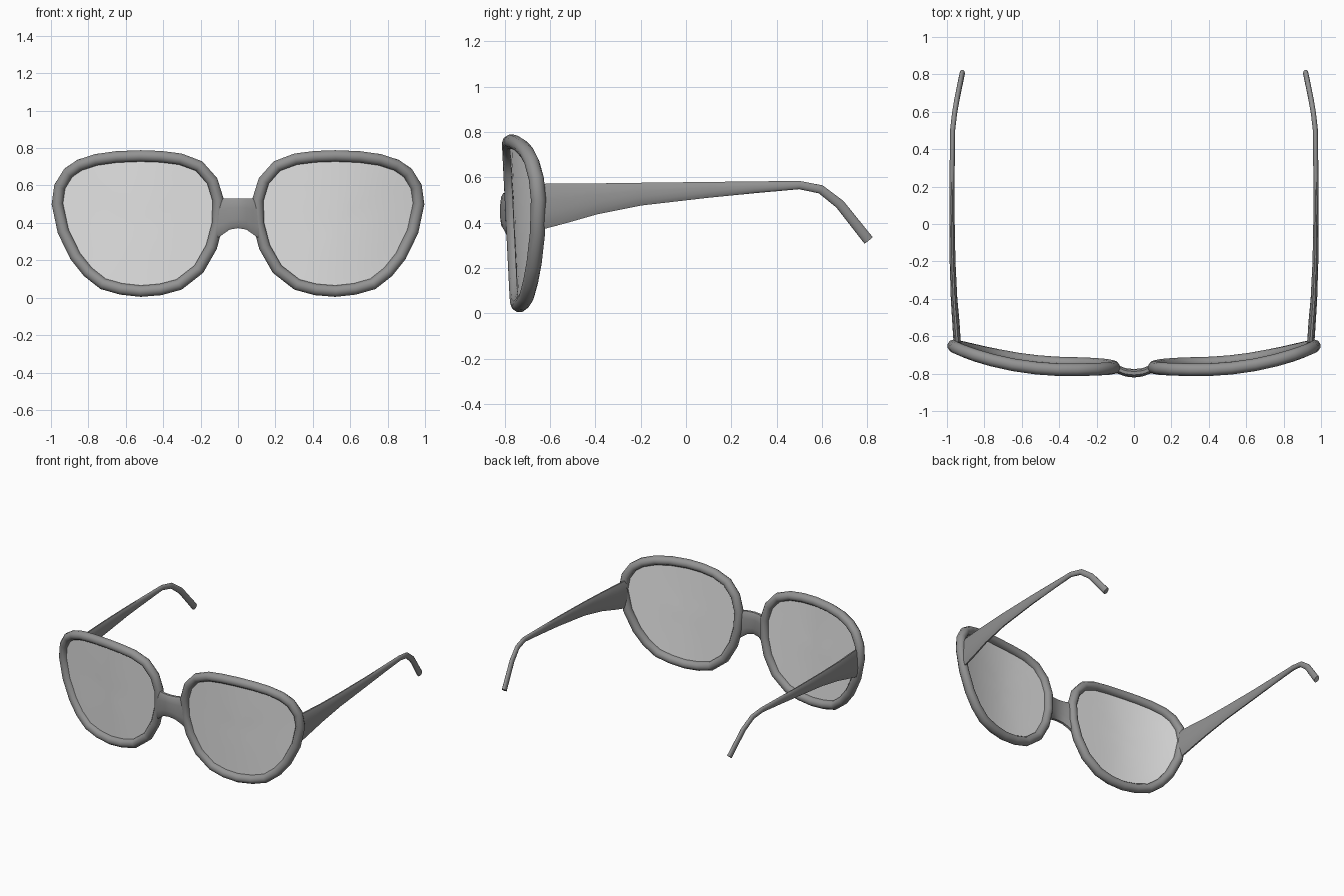
import bpy, bmesh, math
from mathutils import Vector

if "Cube" in bpy.data.objects:
    bpy.data.objects.remove(bpy.data.objects["Cube"])


def material(name, grey, alpha=1.0):
    m = bpy.data.materials.new(name)
    m.diffuse_color = (grey, grey, grey, alpha)
    m.use_nodes = True
    m.node_tree.nodes["Principled BSDF"].inputs["Base Color"].default_value = m.diffuse_color
    return m


frame_mat = material("frame_grey", 0.29)
lens_mat = material("lens_grey", 0.80, 0.6)


def finish(bm, name, mat, mirror=True):
    bmesh.ops.recalc_face_normals(bm, faces=bm.faces)
    me = bpy.data.meshes.new(name)
    bm.to_mesh(me)
    bm.free()
    ob = bpy.data.objects.new(name, me)
    bpy.context.collection.objects.link(ob)
    me.materials.append(mat)
    bpy.ops.object.select_all(action='DESELECT')
    ob.select_set(True)
    bpy.context.view_layer.objects.active = ob
    bpy.ops.object.shade_smooth_by_angle(angle=math.radians(50))
    if mirror:
        mod = ob.modifiers.new("mirror", 'MIRROR')
        mod.use_mirror_merge = False
    return ob


def loft(rings, closed=False):
    """Skin a list of equal vertex rings; cap the ends unless it is a loop."""
    bm = bmesh.new()
    vr = [[bm.verts.new(p) for p in r] for r in rings]
    n = len(vr[0])
    for i in range(len(vr) if closed else len(vr) - 1):
        a, b = vr[i], vr[(i + 1) % len(vr)]
        for j in range(n):
            k = (j + 1) % n
            bm.faces.new((a[j], a[k], b[k], b[j]))
    if not closed:
        bm.faces.new(vr[0])
        bm.faces.new(vr[-1])
    return bm


def ellipse(c, u, v, sides, power=1.0):
    """Oval section around c; power below 1 makes it boxier."""
    pts = []
    for i in range(sides):
        a = 2 * math.pi * (i + 0.5) / sides
        f = lambda s: math.copysign(abs(s) ** power, s)
        pts.append(c + u * f(math.cos(a)) + v * f(math.sin(a)))
    return pts


def wrap_y(x, z):
    """Front surface: wraps back at the sides, leans back at the bottom."""
    return -0.78 + 0.117 * (max(0, x - 0.35) / 0.62) ** 2 + 0.05 * (0.76 - z)


# outer outline of one rim (x, z)
outline = [(0.52, 0.79), (0.65, 0.785), (0.765, 0.769), (0.86, 0.738), (0.93, 0.69),
           (0.983, 0.605), (0.998, 0.5), (0.965, 0.345), (0.897, 0.205), (0.825, 0.115),
           (0.735, 0.045), (0.63, 0.015), (0.52, 0.003), (0.41, 0.012), (0.3, 0.042),
           (0.185, 0.132), (0.112, 0.26), (0.078, 0.39), (0.074, 0.525),
           (0.11, 0.64), (0.19, 0.73), (0.3, 0.772), (0.41, 0.786)]
R = 0.032
N = len(outline)
centre = []
for i in range(N):
    a, b = Vector(outline[i - 1]), Vector(outline[(i + 1) % N])
    t = (b - a).normalized()
    p = Vector(outline[i]) + Vector((t.y, -t.x)) * R
    centre.append(Vector((p.x, wrap_y(p.x, p.y), p.y)))

# rims
rings = []
for i in range(N):
    t = (centre[(i + 1) % N] - centre[i - 1]).normalized()
    n = t.cross(Vector((0, 1, 0))).normalized()
    b = t.cross(n)
    rings.append(ellipse(centre[i], n * R, b * R * 1.05, 10))
finish(loft(rings, True), "rims", frame_mat)

# lenses: concentric rings on the wrapped surface
bm = bmesh.new()
mid = (0.53, 0.40)
layers = []
for s in (1.0, 0.75, 0.5, 0.25):
    row = []
    for p in centre:
        x = mid[0] + (p.x - mid[0]) * s
        z = mid[1] + (p.z - mid[1]) * s
        row.append(bm.verts.new((x, wrap_y(x, z), z)))
    layers.append(row)
hub = bm.verts.new((mid[0], wrap_y(*mid), mid[1]))
for i in range(N):
    k = (i + 1) % N
    for a, b in zip(layers, layers[1:]):
        bm.faces.new((a[i], a[k], b[k], b[i]))
    bm.faces.new((layers[-1][i], layers[-1][k], hub))
finish(bm, "lenses", lens_mat)

# bridge: x, y, bottom z, top z
rings = []
for x, y, z0, z1 in [(-0.115, -0.77, 0.31, 0.53), (-0.08, -0.78, 0.337, 0.532),
                     (-0.045, -0.793, 0.362, 0.532), (0, -0.798, 0.37, 0.532),
                     (0.045, -0.793, 0.362, 0.532), (0.08, -0.78, 0.337, 0.532),
                     (0.115, -0.77, 0.31, 0.53)]:
    rings.append(ellipse(Vector((x, y, (z0 + z1) / 2)), Vector((0, 0.023, 0)),
                         Vector((0, 0, (z1 - z0) / 2)), 12, 0.7))
finish(loft(rings), "bridge", frame_mat, mirror=False)

# temple arms: centre x, y, z, half thickness, half height
path = [(0.945, -0.64, 0.47, 0.020, 0.105), (0.952, -0.53, 0.487, 0.020, 0.090),
        (0.962, -0.4, 0.505, 0.018, 0.071), (0.970, -0.2, 0.526, 0.016, 0.052),
        (0.974, 0.1, 0.545, 0.014, 0.036), (0.972, 0.3, 0.556, 0.014, 0.027),
        (0.970, 0.5, 0.566, 0.014, 0.019), (0.959, 0.595, 0.547, 0.014, 0.020),
        (0.944, 0.68, 0.481, 0.014, 0.022), (0.918, 0.806, 0.322, 0.014, 0.024)]
rings = []
for i, (x, y, z, w, h) in enumerate(path):
    a = Vector(path[max(i - 1, 0)][:3])
    b = Vector(path[min(i + 1, len(path) - 1)][:3])
    t = (b - a).normalized()
    if i == 0:
        t = Vector((0, 1, 0))
    up = Vector((1, 0, 0)).cross(t).normalized()
    side = t.cross(up)
    rings.append(ellipse(Vector((x, y, z)), side * w, up * h, 12))
finish(loft(rings), "temple_arms", frame_mat)
